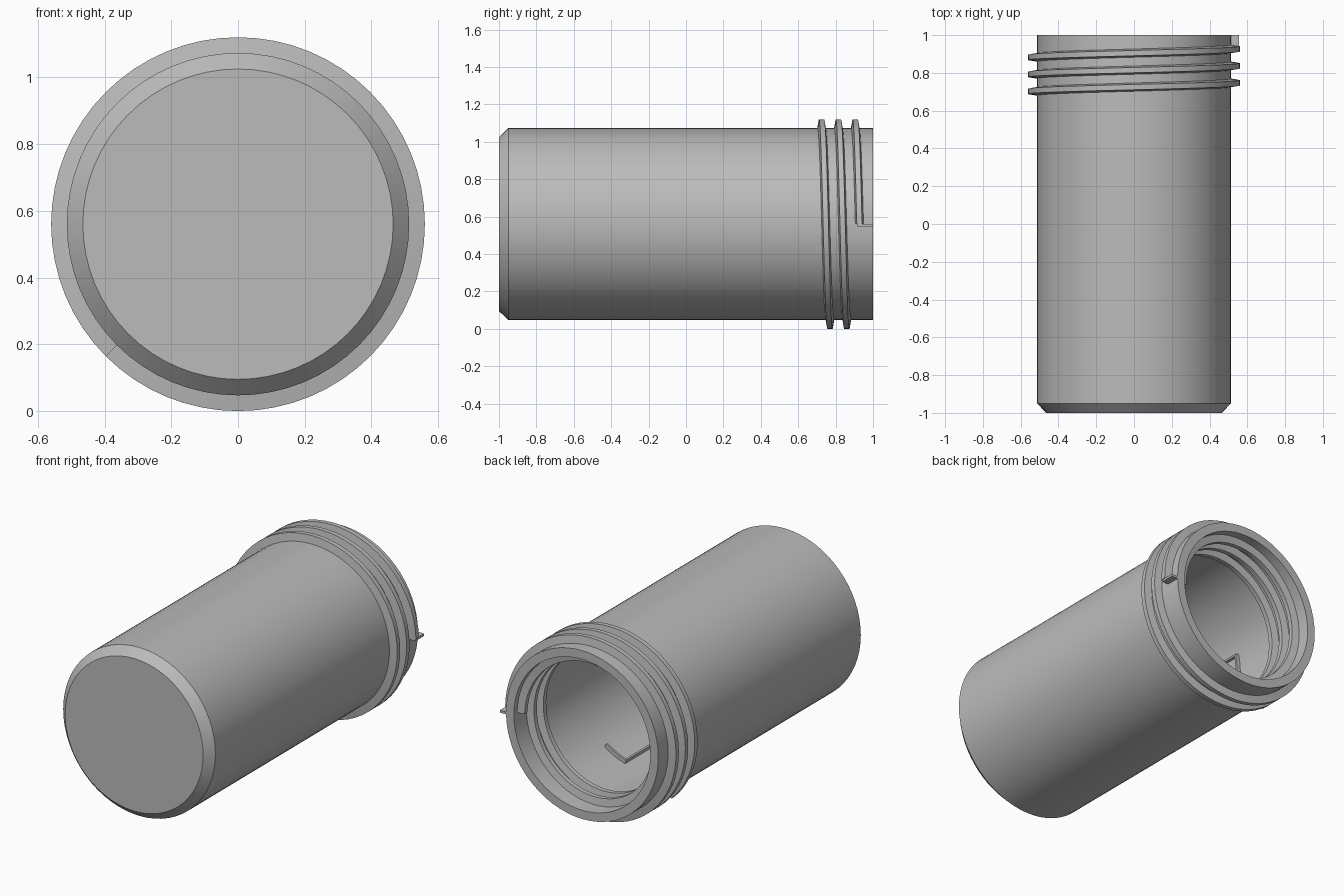
import bpy, bmesh, math
from mathutils import Vector

cube = bpy.data.objects.get("Cube")
if cube:
    bpy.data.objects.remove(cube, do_unlink=True)

SIDES = 64
AXIS_Z = 0.56      # height of the tube's axis
PITCH = 0.09       # thread advance per turn

grey = bpy.data.materials.new("plain grey")
grey.use_nodes = True
GREY = (0.5, 0.5, 0.5, 1)
grey.diffuse_color = GREY
grey.node_tree.nodes["Principled BSDF"].inputs["Base Color"].default_value = GREY


def polar(r, angle, y):
    """Point at a radius and angle around the tube's axis."""
    return Vector((r * math.cos(angle), y, AXIS_Z + r * math.sin(angle)))


def finish(name, bm):
    bmesh.ops.recalc_face_normals(bm, faces=bm.faces)
    mesh = bpy.data.meshes.new(name)
    bm.to_mesh(mesh)
    bm.free()
    mesh.materials.append(grey)
    obj = bpy.data.objects.new(name, mesh)
    bpy.context.collection.objects.link(obj)
    bpy.ops.object.select_all(action='DESELECT')
    obj.select_set(True)
    bpy.context.view_layer.objects.active = obj
    bpy.ops.object.shade_smooth_by_angle(angle=math.radians(30))
    return obj


def bridge(bm, a, b, closed):
    n = len(a)
    for i in range(n if closed else n - 1):
        j = (i + 1) % n
        bm.faces.new((a[i], a[j], b[j], b[i]))


def lathe(name, profile):
    """Turn (radius, y) points around the axis and cap both ends."""
    bm = bmesh.new()
    rings = [[bm.verts.new(polar(r, math.tau * i / SIDES, y)) for i in range(SIDES)]
             for r, y in profile]
    for a, b in zip(rings, rings[1:]):
        bridge(bm, a, b, True)
    bm.faces.new(rings[0])
    bm.faces.new(rings[-1])
    return finish(name, bm)


def sweep(name, section, start, turns, y_start, pitch):
    """Sweep a closed (radius, y offset) section along a helix or arc."""
    bm = bmesh.new()
    steps = max(2, round(turns * SIDES))
    rings = []
    for k in range(steps + 1):
        t = turns * k / steps
        rings.append([bm.verts.new(polar(r, start - math.tau * t, y_start + pitch * t + dy))
                      for r, dy in section])
    for a, b in zip(rings, rings[1:]):
        bridge(bm, a, b, True)
    bm.faces.new(rings[0])
    bm.faces.new(rings[-1])
    return finish(name, bm)


# Hollow tube with a chamfered closed front and an open back
OUTER, INNER = 0.513, 0.46
lathe("tube_body", [(0.465, -1), (OUTER, -0.95), (OUTER, 1),
                    (INNER, 1), (INNER, -0.93)])


# Matching raised threads outside and inside the mouth
def thread_section(root, crest):
    return [(root, -0.023), (crest, -0.014), (crest, 0.014), (root, 0.023)]


START = math.radians(225)
sweep("outer_thread", thread_section(OUTER - 0.006, 0.56), START, 2.625, 0.691, PITCH)
sweep("inner_thread", thread_section(INNER + 0.006, 0.415), START, 2.625, 0.711, PITCH)

# Stop tab joining the end of the outer thread to the rim
bm = bmesh.new()
bmesh.ops.create_cube(bm, size=1)
for v in bm.verts:
    v.co = Vector((0.53 + v.co.x * 0.05, 0.957 + v.co.y * 0.086, 0.554 + v.co.z * 0.014))
finish("thread_stop_tab", bm)

# Three slim catches on the inner wall, each an upright rib with a short foot
for i in range(3):
    angle = math.radians(-72 + 120 * i)
    rib = [(INNER + 0.01, -0.15), (INNER - 0.025, -0.15),
           (INNER - 0.025, 0.15), (INNER + 0.01, 0.15)]
    sweep("catch_rib", rib, angle, 0.004, 0.25, 0)
    foot = [(INNER + 0.01, -0.006), (INNER - 0.025, -0.006),
            (INNER - 0.025, 0.006), (INNER + 0.01, 0.006)]
    sweep("catch_foot", foot, angle + math.radians(18), 0.05, 0.394, 0)
